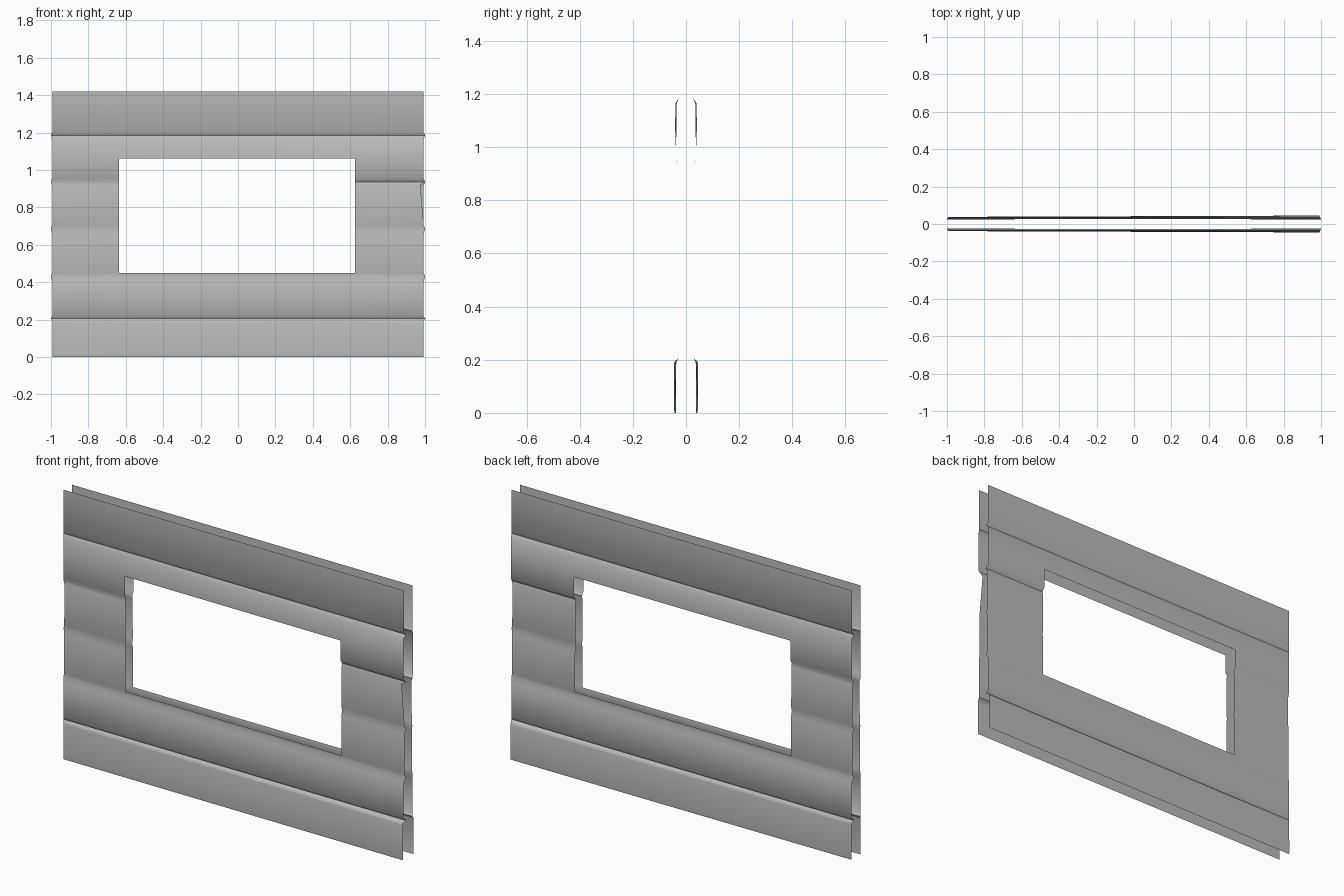
import bpy, bmesh, math

cube = bpy.data.objects.get("Cube")
if cube:
    bpy.data.objects.remove(cube)

grey = bpy.data.materials.new("wall_grey")
grey.use_nodes = True
colour = (0.5, 0.5, 0.5, 1)
grey.diffuse_color = colour
grey.node_tree.nodes["Principled BSDF"].inputs["Base Color"].default_value = colour

# Board profile: height, depth at right end (-x), depth at left end (+x), groove?
PROFILE = [
    (0.0, 0.037, 0.043, 0), (0.015, 0.038, 0.045, 0), (0.185, 0.037, 0.045, 0),
    (0.195, 0.035, 0.042, 0), (0.205, 0.027, 0.027, 1), (0.22, 0.037, 0.037, 0),
    (0.405, 0.037, 0.037, 0), (0.43, 0.027, 0.027, 1), (0.45, 0.031, 0.031, 0),
    (0.66, 0.031, 0.031, 0), (0.685, 0.025, 0.025, 1), (0.705, 0.03, 0.03, 0),
    (0.92, 0.029, 0.029, 0), (0.935, 0.025, 0.025, 1), (0.955, 0.035, 0.04, 0),
    (1.06, 0.036, 0.041, 0), (1.165, 0.035, 0.04, 0), (1.185, 0.026, 0.026, 1),
    (1.2, 0.035, 0.035, 0), (1.42, 0.035, 0.035, 0),
]
WINDOW_X = (-0.635, 0.625)
WINDOW_Z = (0.45, 1.06)


def wall_sheet(name, side, notched):
    """One open sheet of stacked boards with a window opening."""
    bm = bmesh.new()
    rows = []
    for z, right, left, groove in PROFILE:
        end = 1.0 if groove else 0.993
        left_end = 0.975 if notched and z == 0.92 else end
        row = []
        for x in (-end, *WINDOW_X, left_end):
            depth = right + (left - right) * (x + 1) / 2
            row.append(bm.verts.new((x, side * depth, z)))
        rows.append(row)
    for low, high in zip(rows, rows[1:]):
        middle = (low[0].co.z + high[0].co.z) / 2
        for i in range(3):
            if i == 1 and WINDOW_Z[0] < middle < WINDOW_Z[1]:
                continue
            quad = [low[i], low[i + 1], high[i + 1], high[i]]
            bm.faces.new(quad if side < 0 else quad[::-1])
    mesh = bpy.data.meshes.new(name)
    bm.to_mesh(mesh)
    bm.free()
    mesh.materials.append(grey)
    sheet = bpy.data.objects.new(name, mesh)
    bpy.context.collection.objects.link(sheet)
    bpy.ops.object.select_all(action="DESELECT")
    sheet.select_set(True)
    bpy.context.view_layer.objects.active = sheet
    bpy.ops.object.shade_smooth_by_angle(angle=math.radians(50))


# Outer and inner faces of the wall
wall_sheet("front_wall_sheet", -1, True)
wall_sheet("back_wall_sheet", 1, False)
